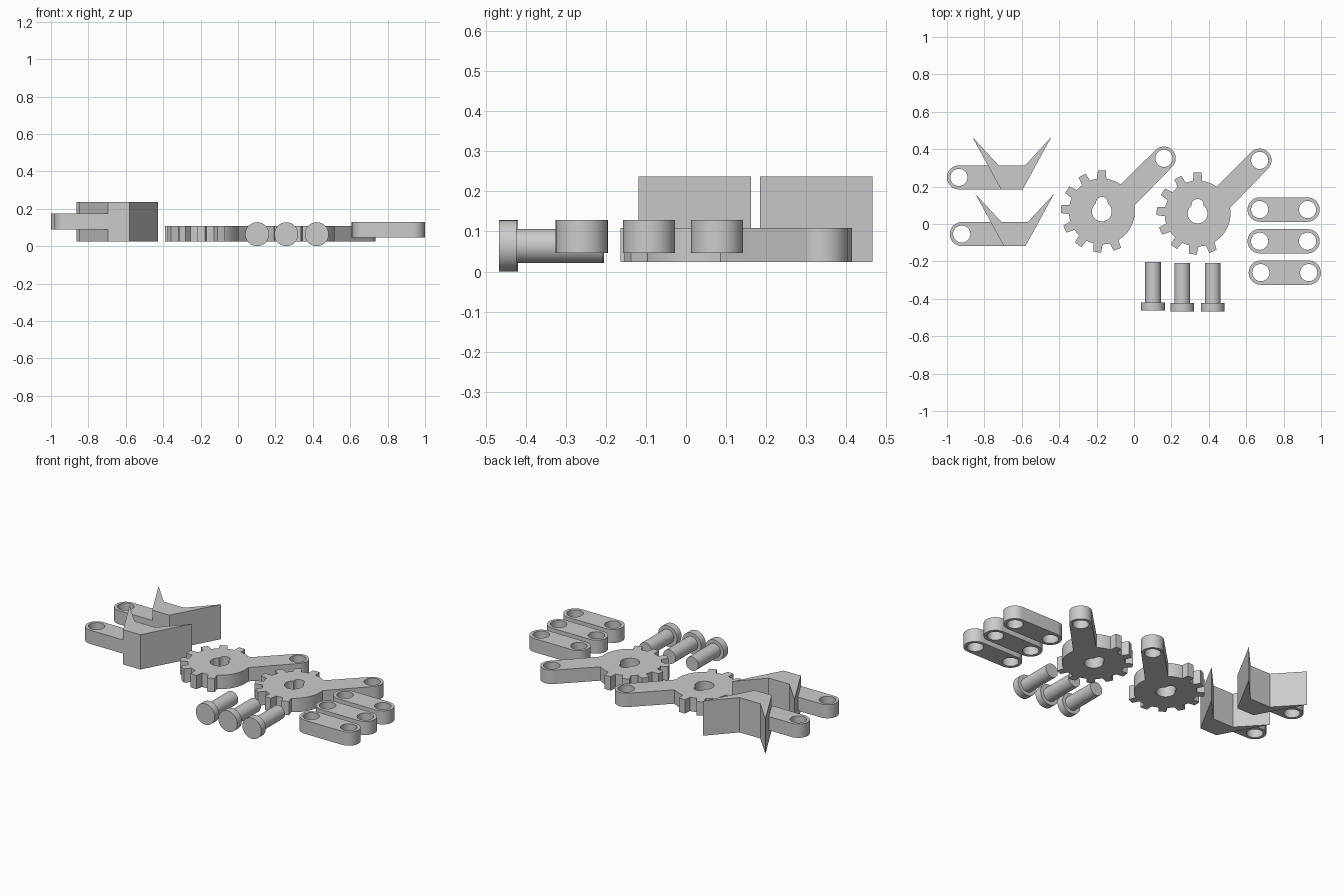
import bpy, bmesh
from math import sin, cos, pi, radians
from mathutils import Vector, Matrix

if "Cube" in bpy.data.objects:
    bpy.data.objects.remove(bpy.data.objects["Cube"])

GREY = (0.6, 0.6, 0.6, 1)
plastic = bpy.data.materials.new("grey plastic")
plastic.use_nodes = True
plastic.diffuse_color = GREY
plastic.node_tree.nodes["Principled BSDF"].inputs["Base Color"].default_value = GREY


def arc(cx, cy, r, start, end, steps):
    """Points along an arc, angles in degrees, both ends included."""
    angles = [radians(start + (end - start) * i / steps) for i in range(steps + 1)]
    return [(cx + r * cos(a), cy + r * sin(a)) for a in angles]


def circle(cx, cy, r, steps=40):
    return arc(cx, cy, r, 0, 360, steps)[:-1]


def finish(bm, name, location):
    bmesh.ops.recalc_face_normals(bm, faces=bm.faces)
    mesh = bpy.data.meshes.new(name)
    bm.to_mesh(mesh)
    bm.free()
    mesh.materials.append(plastic)
    obj = bpy.data.objects.new(name, mesh)
    obj.location = location
    bpy.context.collection.objects.link(obj)
    bpy.ops.object.select_all(action='DESELECT')
    obj.select_set(True)
    bpy.context.view_layer.objects.active = obj
    bpy.ops.object.shade_smooth_by_angle(angle=radians(25))
    return obj


def plate(name, loops, z0, z1, location):
    """Extrude an outline (first loop) with holes (other loops)."""
    bm = bmesh.new()
    edges = []
    for loop in loops:
        verts = [bm.verts.new((x, y, z0)) for x, y in loop]
        edges += [bm.edges.new((v, verts[i - 1])) for i, v in enumerate(verts)]
    bmesh.ops.triangle_fill(bm, edges=edges, use_beauty=True, normal=(0, 0, 1))
    top = bmesh.ops.extrude_face_region(bm, geom=bm.faces[:])["geom"]
    bmesh.ops.translate(bm, vec=(0, 0, z1 - z0),
                        verts=[g for g in top if isinstance(g, bmesh.types.BMVert)])
    return finish(bm, name, location)


# Straight links with a hole at each end
def link(name, x, y):
    d, r = 0.128, 0.065
    outline = arc(-d, 0, r, 90, 270, 20) + arc(d, 0, r, -90, 90, 20)
    plate(name, [outline, circle(-d, 0, 0.046), circle(d, 0, 0.046)],
          0.046, 0.129, (x, y, 0))


# Partly toothed gears with a diagonal arm and a keyhole bore
def gear_arm(name, x, y):
    root, tip, pitch = 0.176, 0.219, 28.9
    ex, ey, er = 0.332, 0.284, 0.063
    outline = arc(ex, ey, er, -45, 135, 20) + arc(0, 0, root, 55, 78, 4)
    for i in range(8):
        a = 90 + i * pitch
        outline += arc(0, 0, root, a - 9, a - 8, 1)
        outline += arc(0, 0, tip, a - 5.5, a + 5.5, 3)
        outline += arc(0, 0, root, a + 8, a + 10, 1)
        outline += arc(0, 0, root, a + 14, a + 18, 1)
    outline += arc(0, 0, root, a + 22, 370, 10)
    bore = arc(0, 0, 0.053, 127, 413, 36) + arc(0, 0.046, 0.032, 0, 180, 14)
    plate(name, [outline, bore, circle(ex, ey, 0.046)], 0.024, 0.109, (x, y, 0))


# V-shaped gripping jaws with a thinner hinge lug
def jaw(name, x, y):
    right = [(0.058, -0.064), (0.211, 0.216), (0.07, 0.064)]
    left = [(-px, py) for px, py in reversed(right)]
    plate(name + "_claw", [right + left], 0.024, 0.237, (x, y, 0))
    lug = arc(-0.283, 0, 0.064, 90, 270, 20) + [(-0.058, -0.064), (-0.07, 0.064)]
    plate(name + "_lug", [lug, circle(-0.283, 0, 0.046)], 0.09, 0.174, (x, y, 0))


# Headed pins lying along y, lathed from a half profile
def pin(name, x, y):
    bm = bmesh.new()
    profile = [(0, 0), (0.064, 0), (0.064, 0.044), (0.0425, 0.044), (0.0425, 0.259), (0, 0.259)]
    verts = [bm.verts.new((r, d, 0)) for r, d in profile]
    edges = [bm.edges.new(pair) for pair in zip(verts, verts[1:])]
    bmesh.ops.spin(bm, geom=verts + edges, cent=(0, 0, 0), axis=(0, 1, 0),
                   angle=2 * pi, steps=40, use_merge=True)
    bmesh.ops.remove_doubles(bm, verts=bm.verts, dist=0.0001)
    finish(bm, name, (x, y, 0.064))


link("link_back", 0.8, 0.077)
link("link_middle", 0.8, -0.092)
link("link_front", 0.806, -0.26)
gear_arm("gear_arm_right", -0.172, 0.067)
gear_arm("gear_arm_left", 0.34, 0.056)
jaw("jaw_back", -0.653, 0.249)
jaw("jaw_front", -0.638, -0.054)
pin("pin_right", 0.102, -0.463)
pin("pin_middle", 0.258, -0.467)
pin("pin_left", 0.421, -0.467)
